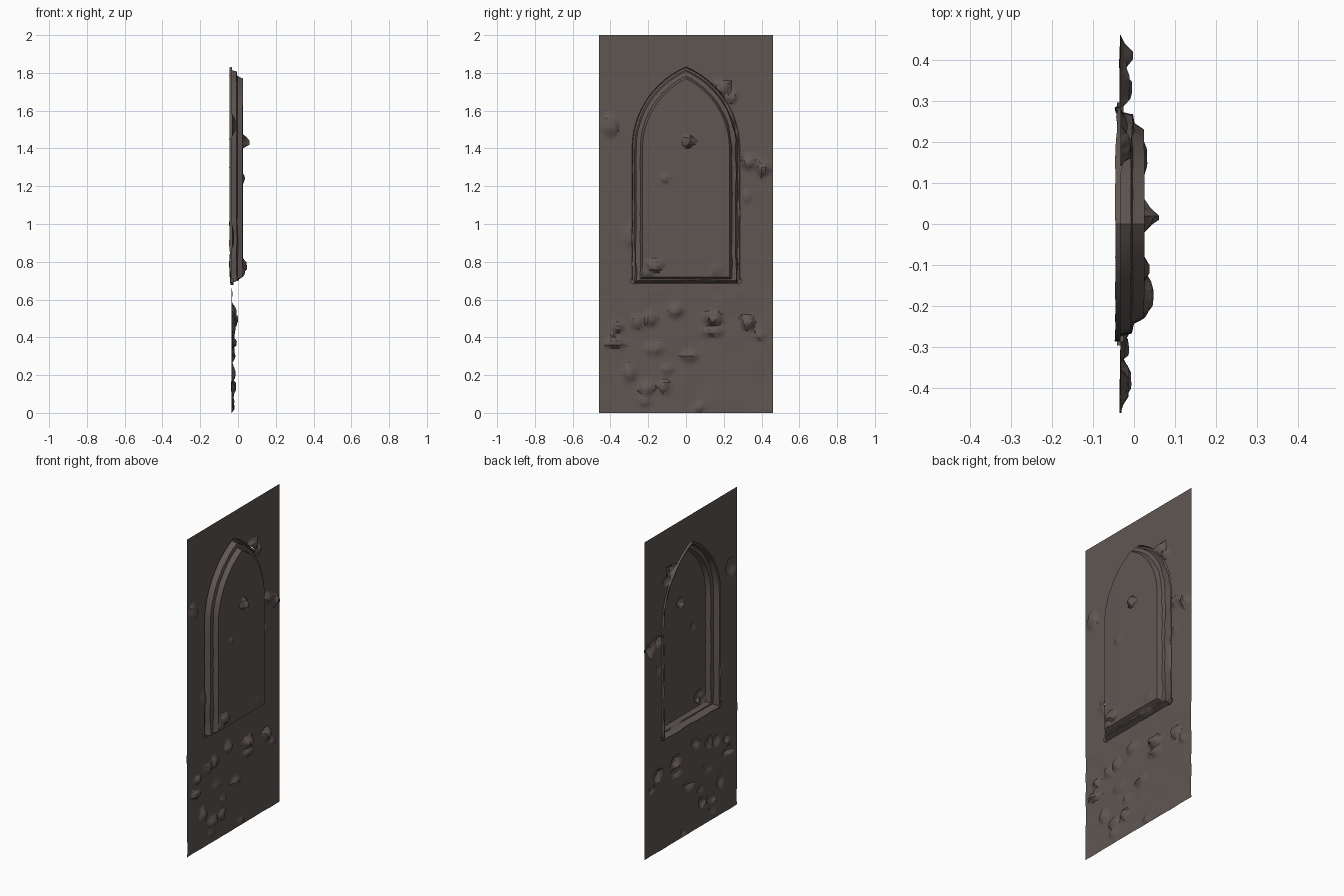
import bpy, bmesh, math, random
from mathutils import Vector, noise

if "Cube" in bpy.data.objects:
    bpy.data.objects.remove(bpy.data.objects["Cube"])

random.seed(4)
WALL_X, PANEL_X = -0.033, 0.024
HALF_W, SPRING, ARCH_C = 0.23, 1.40, 0.183

stone = bpy.data.materials.new("dark stone")
stone.diffuse_color = (0.115, 0.094, 0.086, 1)
stone.use_nodes = True
stone.node_tree.nodes["Principled BSDF"].inputs["Base Color"].default_value = stone.diffuse_color

# Chips knocked into the masonry: y, z, half width, half height, depth
CHIPS = [(-0.05, 0.54, .035, .03, .025), (0.14, 0.50, .045, .03, .032),
         (0.33, 0.48, .035, .035, .03), (0.14, 0.43, .06, .025, .018),
         (-0.19, 0.50, .03, .035, .02), (-0.26, 0.48, .03, .03, .018),
         (-0.38, 0.37, .05, .025, .025), (-0.36, 0.45, .03, .025, .02),
         (0.02, 0.30, .04, .025, .02), (-0.30, 0.21, .03, .04, .02),
         (-0.21, 0.13, .045, .03, .022), (-0.12, 0.14, .03, .03, .02),
         (-0.22, 0.06, .03, .025, .014), (0.07, 0.03, .025, .02, .014),
         (-0.17, 0.34, .05, .03, .014), (-0.10, 0.23, .03, .025, .014),
         (0.39, 0.41, .03, .025, .014), (0.34, 1.33, .05, .03, .022),
         (0.41, 1.29, .035, .03, .03), (0.32, 1.14, .02, .03, .012),
         (0.19, 1.72, .04, .035, .025), (-0.40, 1.52, .04, .05, .02),
         (0.24, 1.67, .03, .03, .018), (-0.30, 0.93, .03, .05, .012)]
PANEL_CHIPS = [(0.015, 1.435, .022, .025, .035), (-0.11, 1.24, .018, .025, .012),
               (-0.17, 0.78, .04, .03, .022), (-0.20, 0.75, .025, .025, .012),
               (0.16, 0.76, .03, .03, .007)]


def chip_depth(y, z, chips):
    """Steep-sided, flat-bottomed irregular dents."""
    best = 0.0
    for cy, cz, ry, rz, d in chips:
        r = math.hypot((y - cy) / ry, (z - cz) / rz)
        r += 0.35 * noise.noise(Vector((y * 40, z * 40, cy * 10)))
        best = max(best, d * min(1.0, max(0.0, 1.25 - r) * 1.5))
    return best


def wall_x(y, z):
    rough = 0.004 * noise.noise(Vector((y * 9, z * 9, 2))) if z < 0.65 else 0
    return WALL_X + rough + chip_depth(y, z, CHIPS)


def panel_x(y, z):
    return PANEL_X + 0.002 * math.cos(y * 6) + chip_depth(y, z, PANEL_CHIPS)


def arch_outline(d, bottom):
    """Closed pointed-arch outline, offset outward by d, as (y, z) points."""
    w, r = HALF_W + d, HALF_W + ARCH_C + d
    top = math.acos(ARCH_C / r)
    right = [(w, bottom + (SPRING - bottom) * i / 14) for i in range(14)]
    right += [(r * math.cos(top * i / 12) - ARCH_C, SPRING + r * math.sin(top * i / 12))
              for i in range(13)]
    left = [(-y, z) for y, z in reversed(right[:-1])]
    sill = [(-w + 2 * w * i / 12, bottom) for i in range(1, 12)]
    return right + left + sill


def finish(bm, name):
    # Face the carved side toward -x
    bmesh.ops.recalc_face_normals(bm, faces=bm.faces)
    if sum(f.normal.x * f.calc_area() for f in bm.faces) > 0:
        bmesh.ops.reverse_faces(bm, faces=bm.faces)
    me = bpy.data.meshes.new(name)
    bm.to_mesh(me)
    bm.free()
    me.materials.append(stone)
    ob = bpy.data.objects.new(name, me)
    bpy.context.collection.objects.link(ob)
    bpy.context.view_layer.objects.active = ob
    ob.select_set(True)
    bpy.ops.object.shade_smooth_by_angle(angle=math.radians(35))
    ob.select_set(False)


def sheet(name, loops, depth, step):
    """Fill outlines (inner loops are holes), cut into a grid, then displace."""
    bm = bmesh.new()
    edges = []
    for loop in loops:
        vs = [bm.verts.new((0, y, z)) for y, z in loop]
        edges += [bm.edges.new((vs[i - 1], vs[i])) for i in range(len(vs))]
    bmesh.ops.triangle_fill(bm, edges=edges, use_beauty=True, normal=(-1, 0, 0))
    for axis, lo, hi in ((1, -0.46, 0.46), (2, 0.0, 2.0)):
        n = round((hi - lo) / step)
        for i in range(1, n):
            co, no = [0, 0, 0], [0, 0, 0]
            co[axis], no[axis] = lo + (hi - lo) * i / n, 1
            geom = bm.verts[:] + bm.edges[:] + bm.faces[:]
            bmesh.ops.bisect_plane(bm, geom=geom, plane_co=co, plane_no=no, dist=1e-5)
    for v in bm.verts:
        v.co.x = depth(v.co.y, v.co.z)
    bmesh.ops.triangulate(bm, faces=bm.faces)
    finish(bm, name)


# Stepped moulding: offset from the panel, depth, sill height
STEPS = [(0.056, None, 0.685), (0.052, -0.046, 0.687), (0.042, -0.043, 0.690),
         (0.034, -0.008, 0.700), (0.012, -0.004, 0.708), (0.0, None, 0.720)]

outer = arch_outline(STEPS[0][0], STEPS[0][2])
inner = arch_outline(STEPS[-1][0], STEPS[-1][2])

# Wall with the arched opening, and the blind back panel of the niche
sheet("wall", [[(-0.46, 0), (0.46, 0), (0.46, 2), (-0.46, 2)], outer], wall_x, 0.02)
sheet("niche_panel", [inner], panel_x, 0.02)

# Worn arch surround and sloping sill
bm = bmesh.new()
rings = []
for k, (d, x, bottom) in enumerate(STEPS):
    ring = []
    for y, z in arch_outline(d, bottom):
        if x is None:
            px = wall_x(y, z) if k == 0 else panel_x(y, z)
        else:
            # The right jamb and the foot are more weathered
            wear = 0.006 if (y > 0.2 or z < 0.95) else 0.0015
            px = x + random.uniform(-0.3, 1) * wear
            if z < 0.72:
                px += 0.004
            y += random.uniform(-1, 1) * wear * 0.6
        ring.append(bm.verts.new((px, y, z)))
    rings.append(ring)
for a, b in zip(rings, rings[1:]):
    for i in range(len(a)):
        bm.faces.new((a[i - 1], a[i], b[i], b[i - 1]))
finish(bm, "arch_surround")

# Projecting foot blocks at both ends of the sill
for side, name in ((-1, "left_foot"), (1, "right_foot")):
    bm = bmesh.new()
    bmesh.ops.create_cube(bm, size=1)
    for v in bm.verts:
        v.co = (-0.033 + v.co.x * 0.016, side * 0.284 + v.co.y * 0.022, 0.695 + v.co.z * 0.022)
        v.co.z += 0.006 * side * (v.co.y - side * 0.284) / 0.011
    finish(bm, name)
